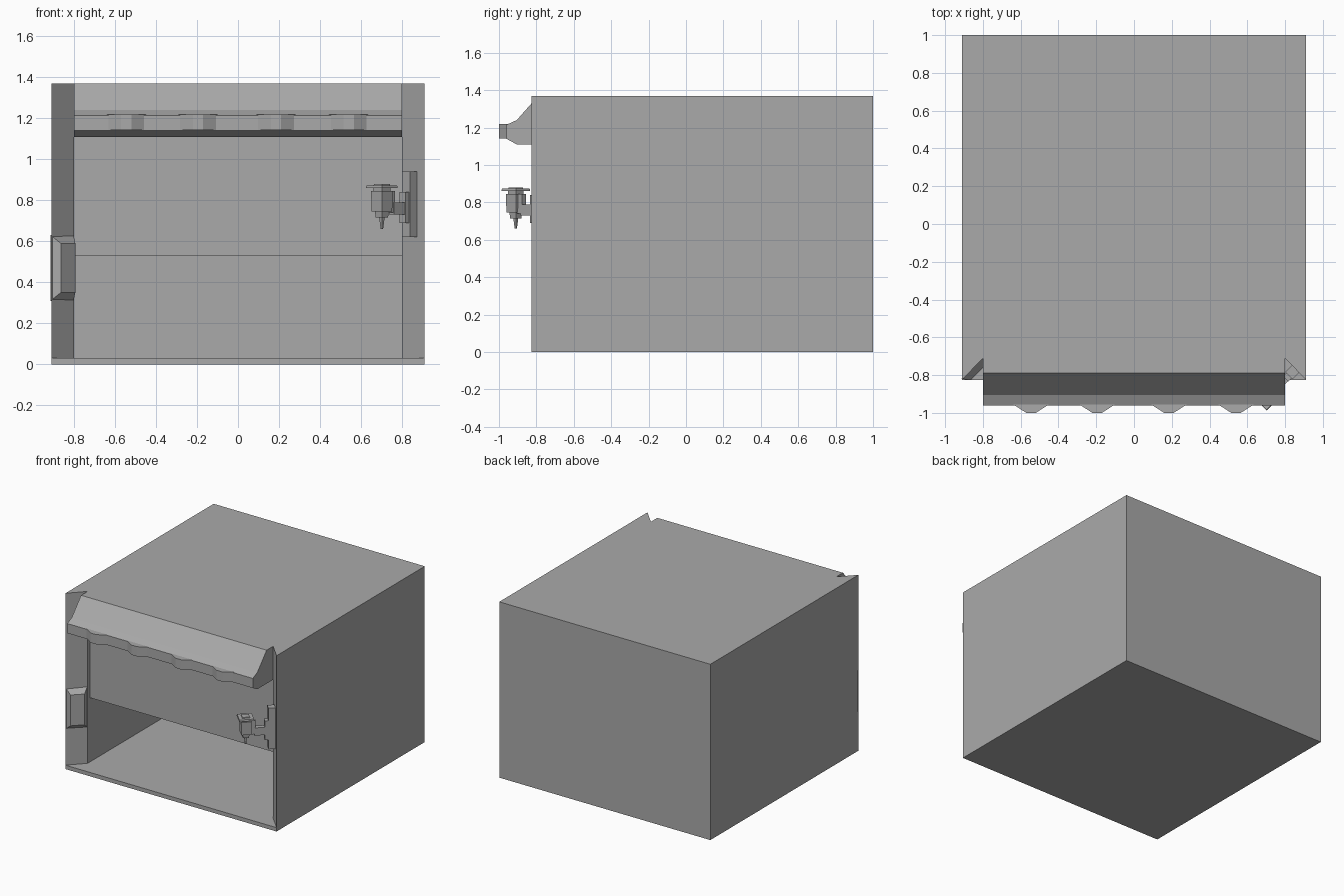
import bpy
import bmesh
from math import sqrt
from mathutils import Matrix, Vector

old = bpy.data.objects.get("Cube")
if old:
    bpy.data.objects.remove(old)

grey = bpy.data.materials.new("plain_grey")
grey.use_nodes = True
grey.diffuse_color = (0.4, 0.4, 0.4, 1)
grey.node_tree.nodes["Principled BSDF"].inputs["Base Color"].default_value = (0.4, 0.4, 0.4, 1)

W, FRONT, BACK, TOP = 0.91, -0.825, 1.0, 1.37   # outer shell
IN, JAMB, FLOOR = 0.8, -0.71, 0.03              # opening


def finish(name, bm):
    bmesh.ops.recalc_face_normals(bm, faces=bm.faces)
    mesh = bpy.data.meshes.new(name)
    bm.to_mesh(mesh)
    bm.free()
    mesh.materials.append(grey)
    ob = bpy.data.objects.new(name, mesh)
    bpy.context.collection.objects.link(ob)
    return ob


def loft(name, bottom, top):
    """Closed solid between two matching loops of 3D points."""
    bm = bmesh.new()
    a = [bm.verts.new(p) for p in bottom]
    b = [bm.verts.new(p) for p in top]
    bm.faces.new(a)
    bm.faces.new(b)
    for i in range(len(a)):
        j = (i + 1) % len(a)
        bm.faces.new((a[i], a[j], b[j], b[i]))
    return finish(name, bm)


def plan(name, pts, z0, z1):
    return loft(name, [(x, y, z0) for x, y in pts], [(x, y, z1) for x, y in pts])


def side(name, pts, x0, x1):
    return loft(name, [(x0, y, z) for y, z in pts], [(x1, y, z) for y, z in pts])


def box(name, x, y, z):
    return plan(name, [(x[0], y[0]), (x[1], y[0]), (x[1], y[1]), (x[0], y[1])], *z)


# Shell: floor, roof, back, and side walls with angled front jambs
box("floor", (-W, W), (FRONT, BACK), (0, FLOOR))
box("roof", (-IN, IN), (-0.68, BACK), (1.34, TOP))
box("back_wall", (-IN, IN), (0.97, BACK), (FLOOR, 1.34))
for name, s in (("right_wall", -1), ("left_wall", 1)):
    plan(name, [(s * W, FRONT), (s * IN, JAMB), (s * IN, BACK), (s * W, BACK)], FLOOR, TOP)

# Panel closing the upper half of the opening
box("front_panel", (-IN, IN), (-0.68, -0.65), (0.53, 1.34))

# Canopy with its row of projecting blocks
side("canopy", [(-0.68, TOP), (-0.79, TOP), (-0.905, 1.24), (-0.96, 1.215),
                (-0.96, 1.14), (-0.905, 1.11), (-0.68, 1.11)], -IN, IN)
for i, x in enumerate((-0.545, -0.195, 0.185, 0.54)):
    plan(f"canopy_block_{i + 1}", [(x - 0.095, -0.955), (x - 0.025, -1.0),
                                   (x + 0.025, -1.0), (x + 0.095, -0.955)], 1.142, 1.218)


def jamb_point(s, along, out, z):
    """Point measured from the middle of an angled jamb: outward along it, and off its face."""
    k = 1 / sqrt(2)
    return Vector((s * (0.855 + k * (along - out)), -0.767 - k * (along + out), z))


def jamb_block(name, s, along, out, z, inset=(0, 0, 0)):
    """Block standing on a jamb; inset shrinks the inner, outer and z edges of its face."""
    (a0, a1), (o0, o1), (z0, z1) = along, out, z
    i, o, h = inset
    base = [(a0, z0), (a1, z0), (a1, z1), (a0, z1)]
    face = [(a0 + i, z0 + h), (a1 - o, z0 + h), (a1 - o, z1 - h), (a0 + i, z1 - h)]
    return loft(name, [jamb_point(s, a, o0, z) for a, z in base],
                [jamb_point(s, a, o1, z) for a, z in face])


# Bevelled plate on the right jamb
jamb_block("jamb_plate", -1, (-0.079, 0.079), (-0.005, 0.036), (0.31, 0.63), (0.028, 0.03, 0.04))

# Wall bracket on the left jamb
jamb_block("bracket_plate", 1, (-0.027, 0.027), (-0.005, 0.05), (0.62, 0.94))
jamb_block("bracket_foot", 1, (-0.02, 0.02), (0.05, 0.075), (0.69, 0.84))
jamb_block("bracket_arm", 1, (-0.018, 0.018), (0.07, 0.15), (0.73, 0.79))
jamb_block("bracket_clasp", 1, (-0.014, 0.014), (0.14, 0.18), (0.74, 0.845))


# Lantern: four-sided tiers stacked on one axis, corners pointing along x and y
def tier(name, z0, z1, r0, r1):
    bm = bmesh.new()
    at = Matrix.Translation((0.702, -0.91, (z0 + z1) / 2))
    bmesh.ops.create_cone(bm, cap_ends=True, segments=4, radius1=r0, radius2=r1,
                          depth=z1 - z0, matrix=at)
    return finish(name, bm)


tier("lantern_tip", 0.66, 0.72, 0.006, 0.014)
tier("lantern_base", 0.715, 0.745, 0.03, 0.034)
tier("lantern_body", 0.745, 0.845, 0.05, 0.053)
tier("lantern_neck", 0.845, 0.862, 0.042, 0.042)
tier("lantern_lid", 0.86, 0.873, 0.077, 0.074)
tier("lantern_cap", 0.873, 0.88, 0.04, 0.038)
